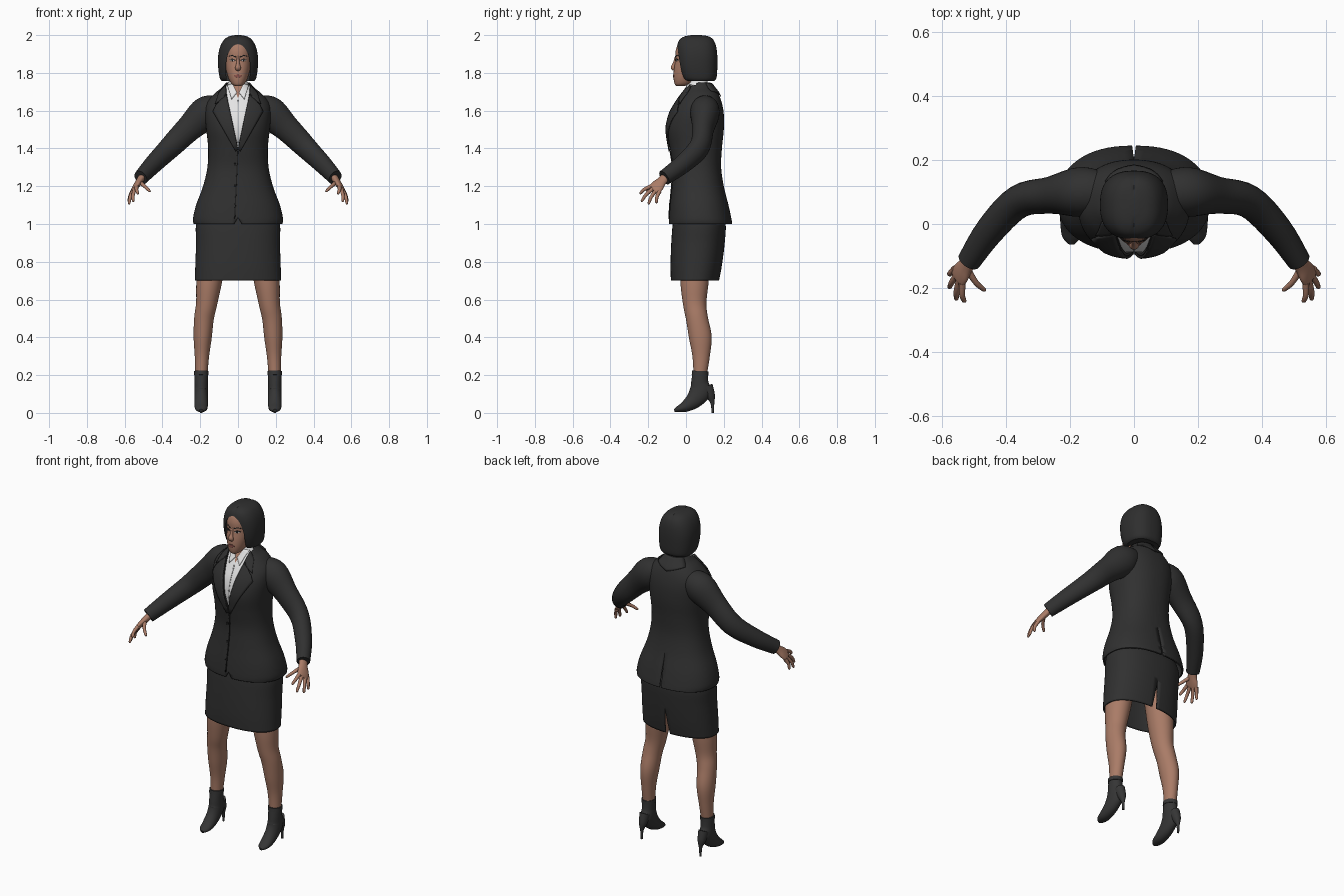
import bpy, bmesh, math
from mathutils import Vector
from mathutils.bvhtree import BVHTree

if "Cube" in bpy.data.objects:
    bpy.data.objects.remove(bpy.data.objects["Cube"])


def material(name, *rgb):
    m = bpy.data.materials.new(name)
    m.use_nodes = True
    m.diffuse_color = (*rgb, 1)
    bsdf = next(n for n in m.node_tree.nodes if n.type == 'BSDF_PRINCIPLED')
    bsdf.inputs["Base Color"].default_value = (*rgb, 1)
    bsdf.inputs["Roughness"].default_value = 0.7
    return m


SUIT = material("charcoal cloth", .03, .03, .03)
SEAM = material("dark seam", .012, .012, .012)
HAIR = material("black hair", .028, .028, .028)
BOOT = material("boot leather", .036, .036, .036)
SKIN = material("skin", .40, .20, .135)
LIPS = material("lips", .28, .09, .075)
SHIRT = material("white shirt", .78, .78, .78)
GREY = material("shirt grey", .5, .5, .5)


def smooth(rows, steps=5):
    """Spline through rows of numbers."""
    out = []
    for i in range(len(rows) - 1):
        a, b, c, d = rows[max(i - 1, 0)], rows[i], rows[i + 1], rows[min(i + 2, len(rows) - 1)]
        for k in range(steps):
            t = k / steps
            out.append([q + .5 * t * (r - p + t * (2*p - 5*q + 4*r - s + t * (3*(q - r) + s - p)))
                        for p, q, r, s in zip(a, b, c, d)])
    return out + [list(rows[-1])]


def bridge(rings, bottom=True, top=True):
    """Join rings of points into a surface, with optional end caps."""
    bm = bmesh.new()
    vs = [[bm.verts.new(p) for p in ring] for ring in rings]
    n = len(vs[0])
    for lo, hi in zip(vs, vs[1:]):
        for j in range(n):
            k = (j + 1) % n
            bm.faces.new((lo[j], lo[k], hi[k], hi[j]))
    if bottom:
        bm.faces.new(vs[0][::-1])
    if top:
        bm.faces.new(vs[-1])
    return bm


def power(v, e):
    return math.copysign(abs(v) ** (2 / e), v)


def stack(rows, e=2.3, n=64, **caps):
    """Upright body from rows of height, half width, front y, back y."""
    rings = []
    for z, w, f, b in smooth(rows):
        angles = [math.tau * j / n for j in range(n)]
        rings.append([(w * power(math.cos(a), e),
                       (f + b) / 2 + (b - f) / 2 * power(math.sin(a), e), z) for a in angles])
    return bridge(rings, **caps)


def tube(rows, ref=(1, 0, 0), n=24):
    """Limb from rows of x, y, z and two radii; the first radius lies along ref."""
    rows = smooth(rows)
    pts = [Vector(r[:3]) for r in rows]
    rings = []
    for i, r in enumerate(rows):
        t = (pts[min(i + 1, len(pts) - 1)] - pts[max(i - 1, 0)]).normalized()
        u = Vector(ref)
        u = (u - t * u.dot(t)).normalized()
        v = t.cross(u)
        angles = [math.tau * j / n for j in range(n)]
        rings.append([pts[i] + u * r[3] * math.cos(a) + v * r[4] * math.sin(a) for a in angles])
    return bridge(rings)


def wedge(bm, apex, half, end, side):
    """Cut a V into one side (-1 front, 1 back) and return its faces."""
    for s in (-1, 1):
        bmesh.ops.bisect_plane(bm, geom=bm.verts[:] + bm.edges[:] + bm.faces[:], dist=1e-5,
                               plane_co=(0, 0, apex), plane_no=(end - apex, 0, -s * half))
    found = []
    for f in bm.faces:
        c = f.calc_center_median()
        k = (c.z - apex) / (end - apex)
        if k > 0 and abs(c.x) < half * k and (c.y - .06) * side > 0 and len(f.verts) < 9:
            found.append(f)
    return found


def finish(bm, name, *mats, mirror=False, thick=0, offset=-1):
    me = bpy.data.meshes.new(name)
    bm.to_mesh(me)
    bm.free()
    for m in mats:
        me.materials.append(m)
    shade(me)
    ob = bpy.data.objects.new(name, me)
    bpy.context.scene.collection.objects.link(ob)
    if thick:
        mod = ob.modifiers.new("thickness", 'SOLIDIFY')
        mod.thickness, mod.offset = thick, offset
    if mirror:
        ob.modifiers.new("mirror", 'MIRROR')
    return ob


def shade(me):
    for p in me.polygons:
        p.use_smooth = True
    me.set_sharp_from_angle(angle=math.radians(45))


def patch(name, a, b, mat, trees, side=-1, lift=.003, mirror=True, thick=.005):
    """Thin plate between two x,z edges, laid on the surfaces in trees."""
    def refine(line):
        return [Vector(p).lerp(Vector(q), k / 6) for p, q in zip(line, line[1:])
                for k in range(6)] + [Vector(line[-1])]

    bm = bmesh.new()
    grid = []
    for p, q in zip(refine(a), refine(b)):
        row = []
        for k in range(7):
            x, z = p.lerp(q, k / 6)
            hits = [t.ray_cast(Vector((x, side, z)), Vector((0, -side, 0)))[0] for t in trees]
            ys = [h.y * side for h in hits if h]
            y = max(ys) * side if ys else trees[0].find_nearest(Vector((x, side * .05, z)))[0].y
            row.append(bm.verts.new((x, y + side * lift, z)))
        grid.append(row)
    for r, s in zip(grid, grid[1:]):
        for k in range(6):
            bm.faces.new((r[k], r[k + 1], s[k + 1], s[k]))
    return finish(bm, name, mat, mirror=mirror, thick=thick, offset=0)


# Jacket body with open front, hem notch and back vent
torso = [(1.0, .235, -.09, .245), (1.03, .238, -.09, .24), (1.1, .222, -.085, .225),
         (1.2, .185, -.075, .2), (1.3, .162, -.07, .186), (1.4, .158, -.085, .19),
         (1.5, .168, -.1, .2), (1.58, .175, -.085, .2), (1.64, .166, -.055, .19),
         (1.69, .125, -.025, .172), (1.72, .088, -.01, .15), (1.75, .062, 0, .127)]
jacket = stack(torso, bottom=False, top=False)
jacket_tree = BVHTree.FromBMesh(jacket)
for cut in ((1.4, .07, 1.73, -1), (1.035, .02, 1.0, -1), (1.2, .006, 1.0, 1)):
    bmesh.ops.delete(jacket, geom=wedge(jacket, *cut), context='FACES')
finish(jacket, "jacket_body", SUIT, thick=.008)

# Sleeves
sleeve = tube([(.09, .1, 1.63, .055, .06), (.165, .1, 1.59, .088, .078), (.26, .09, 1.505, .07, .058),
               (.36, .07, 1.405, .06, .052), (.45, -.02, 1.315, .05, .046),
               (.515, -.115, 1.245, .041, .037)], ref=(0, 0, 1), n=32)
sleeve_tree = BVHTree.FromBMesh(sleeve)
finish(sleeve, "sleeve", SUIT, mirror=True)

# Lapels, collar and jacket details
cloth = [jacket_tree, sleeve_tree]
patch("lapel", [(.062, 1.69), (.04, 1.59), (0, 1.395)],
      [(.118, 1.625), (.132, 1.595), (.012, 1.385)], SUIT, cloth, lift=.006, thick=.008)
patch("collar_front", [(.066, 1.735), (.06, 1.68)], [(.1, 1.695), (.12, 1.635)], SUIT, cloth,
      lift=.006, thick=.008)
patch("collar_back", [(0, 1.745), (.058, 1.745)], [(0, 1.675), (.09, 1.705)], SUIT, cloth, side=1,
      lift=.005)
patch("front_seam", [(-.003, 1.385), (-.02, 1.03)], [(.002, 1.385), (-.015, 1.03)], SEAM, cloth,
      lift=.002, mirror=False)
for i, z in enumerate((1.31, 1.2, 1.1)):
    patch(f"jacket_button_{i + 1}", [(-.022, z), (-.01, z)], [(-.022, z + .012), (-.01, z + .012)],
          SEAM, cloth, mirror=False)

# Shirt with open neck
inner = [(z, w - .012, f + .012, b - .012) for z, w, f, b in torso if z > 1.25]
shirt = stack(inner + [(1.772, .05, .0, .112)])
shirt_tree = BVHTree.FromBMesh(shirt)
for f in wedge(shirt, 1.665, .03, 1.75, -1):
    f.material_index = 1
finish(shirt, "shirt", SHIRT, SKIN)
patch("shirt_collar", [(.006, 1.695), (.03, 1.742)], [(.034, 1.66), (.056, 1.735)], SHIRT,
      [shirt_tree], lift=.005)
patch("shirt_placket", [(0, 1.655), (0, 1.43)], [(.003, 1.655), (.003, 1.43)], GREY, [shirt_tree],
      lift=.001, thick=.003)

# Skirt with back slit
skirt = stack([(.7, .228, -.08, .175), (.78, .226, -.082, .19), (.9, .222, -.078, .205),
               (1.0, .222, -.07, .21), (1.07, .195, -.055, .19)], bottom=False)
bmesh.ops.delete(skirt, geom=wedge(skirt, .86, .016, .7, 1), context='FACES')
finish(skirt, "skirt", SUIT, thick=.008)

# Legs and heeled boots
finish(tube([(.125, .05, .88, .075, .08), (.152, .045, .7, .068, .075), (.166, .046, .58, .056, .062),
             (.18, .058, .5, .052, .058), (.187, .076, .4, .048, .06), (.191, .08, .3, .038, .046),
             (.194, .075, .2, .032, .035)], n=32), "leg", SKIN, mirror=True)
finish(tube([(.195, .075, .218, .035, .04), (.195, .073, .16, .035, .046), (.195, .075, .115, .036, .057),
             (.195, .045, .07, .036, .046), (.195, 0, .036, .035, .031), (.195, -.04, .02, .029, .017),
             (.195, -.062, .012, .01, .008)]), "boot", BOOT, mirror=True)
finish(tube([(.195, .075, .222, .038, .043), (.195, .074, .2, .038, .044)]), "boot_cuff", BOOT,
       mirror=True)
finish(tube([(.195, .108, .14, .03, .035), (.195, .13, .09, .022, .024), (.195, .14, .05, .009, .01),
             (.195, .141, 0, .006, .006)]), "boot_heel", BOOT, mirror=True)

# Hands
spread = Vector((.4, .8, -.45))
finish(tube([(.5, -.095, 1.262, .024, .02), (.522, -.128, 1.227, .027, .018),
             (.538, -.15, 1.203, .036, .016), (.55, -.167, 1.184, .036, .012),
             (.553, -.174, 1.178, .026, .006)], ref=spread), "palm", SKIN, mirror=True)
tips = {"index": (.53, -.245, 1.16), "middle": (.556, -.238, 1.118),
        "ring": (.578, -.2, 1.105), "little": (.578, -.158, 1.11)}
fingers = {name: (Vector((.548, -.163, 1.187)) + spread * (.019 * i - .028), Vector(tip))
           for i, (name, tip) in enumerate(tips.items())}
fingers["thumb"] = (Vector((.52, -.142, 1.222)), Vector((.465, -.21, 1.172)))
for name, (base, tip) in fingers.items():
    mid = base.lerp(tip, .55) + Vector((.004, -.004, .004))
    end = base.lerp(tip, .92)
    finish(tube([(*base, .011, .011), (*mid, .009, .009), (*end, .007, .007), (*tip, .002, .002)],
                ref=spread, n=12), name + "_finger", SKIN, mirror=True)

# Head, neck and nose
head = stack([(1.73, .015, -.05, -.01), (1.742, .034, -.06, .03), (1.775, .052, -.066, .08),
              (1.82, .064, -.064, .11), (1.87, .07, -.056, .13), (1.92, .07, -.054, .13),
              (1.96, .055, -.035, .11), (1.985, .02, .02, .07)], e=2.2, n=48)
head_tree = [BVHTree.FromBMesh(head)]
finish(head, "head", SKIN)
finish(tube([(0, .06, 1.64, .048, .045), (0, .05, 1.82, .045, .045)]), "neck", SKIN)
finish(tube([(0, -.051, 1.888, .006, .007), (0, -.061, 1.85, .009, .009), (0, -.068, 1.828, .015, .012),
             (0, -.061, 1.815, .012, .007)]), "nose", SKIN)

# Painted face details
face = [("eye", [(.016, 1.867), (.03, 1.874), (.044, 1.868)],
         [(.017, 1.865), (.03, 1.861), (.043, 1.866)], GREY, .001),
        ("iris", [(.025, 1.872), (.035, 1.872)], [(.026, 1.862), (.034, 1.862)], SEAM, .002),
        ("eyelid", [(.014, 1.868), (.03, 1.877), (.046, 1.869)],
         [(.015, 1.866), (.03, 1.873), (.045, 1.867)], SEAM, .002),
        ("eyebrow", [(.012, 1.887), (.032, 1.895), (.05, 1.888)],
         [(.012, 1.882), (.032, 1.891), (.05, 1.886)], HAIR, .001),
        ("lips", [(0, 1.79), (.008, 1.792), (.021, 1.784)],
         [(0, 1.775), (.008, 1.776), (.02, 1.782)], LIPS, .002)]
for name, a, b, mat, lift in face:
    patch(name, a, b, mat, head_tree, lift=lift, thick=.003)

# Hair with a centre parting and a face opening
hair_bm = stack([(1.757, .086, -.005, .15), (1.775, .097, -.025, .162), (1.83, .105, -.042, .166),
                 (1.89, .105, -.048, .166), (1.94, .094, -.047, .16), (1.975, .074, -.035, .145),
                 (1.993, .048, -.008, .12), (2.0, .015, .03, .08)], e=2.5)
for v in hair_bm.verts:
    if abs(v.co.x) < .004 and 1.9 < v.co.z < 1.998:
        v.co.z -= .004
hair = finish(hair_bm, "hair", HAIR)
oval = [(.064 * math.cos(math.tau * k / 48),
         1.83 + (.122 if k < 24 else .2) * math.sin(math.tau * k / 48)) for k in range(48)]
cutter_bm = bridge([[(x, y, z) for x, z in oval] for y in (.04, -.2)])
bmesh.ops.recalc_face_normals(cutter_bm, faces=cutter_bm.faces)
cutter = finish(cutter_bm, "face_opening", HAIR)
cutter.hide_render = True
cut = hair.modifiers.new("opening", 'BOOLEAN')
cut.operation, cut.object, cut.solver = 'DIFFERENCE', cutter, 'EXACT'
bpy.context.view_layer.update()
result = bpy.data.meshes.new_from_object(hair.evaluated_get(bpy.context.evaluated_depsgraph_get()))
hair.modifiers.clear()
hair.data = result
shade(result)
bpy.data.objects.remove(cutter)
